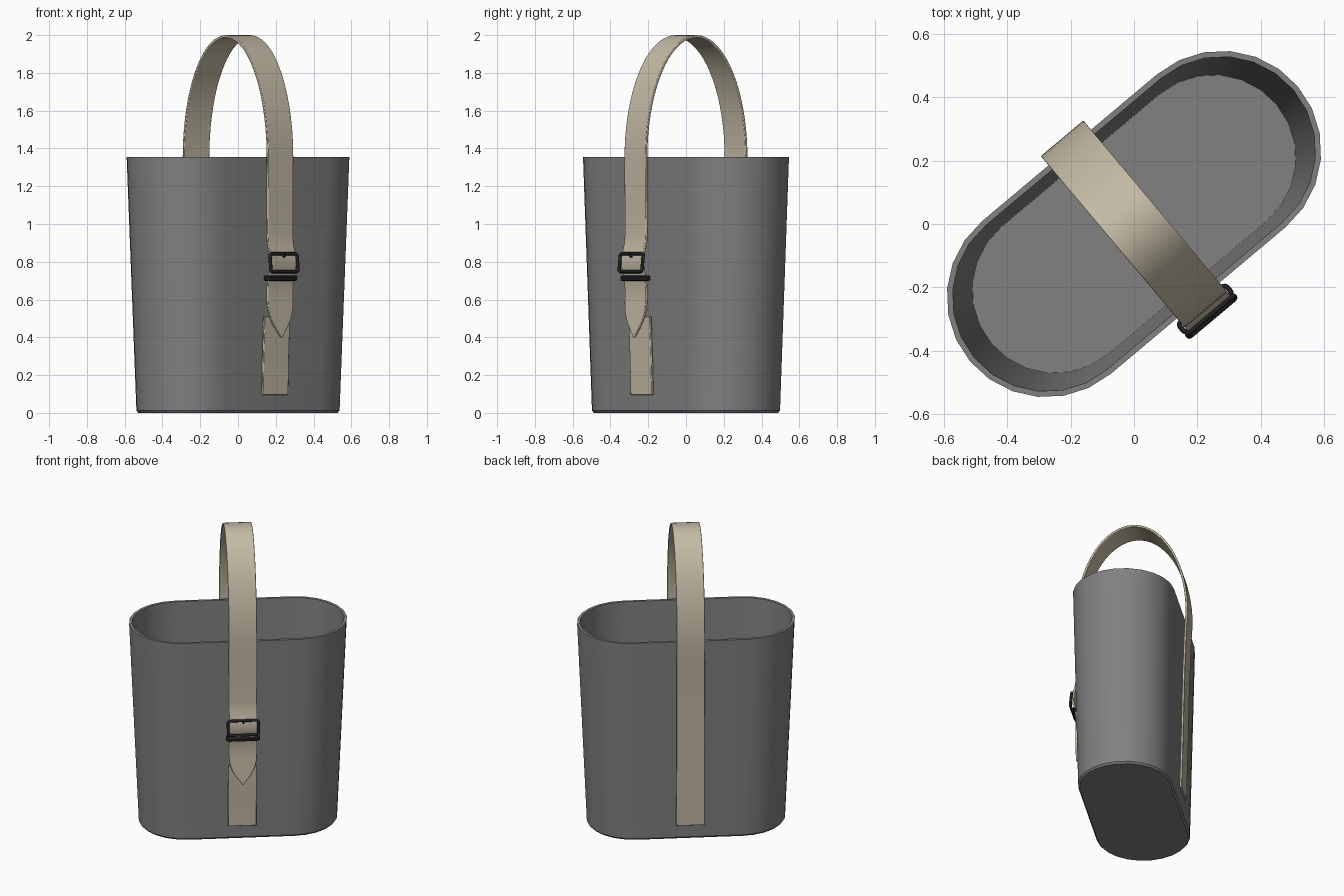
import bpy, bmesh, math
from math import sin, cos, pi, radians

cube = bpy.data.objects.get("Cube")
if cube:
    bpy.data.objects.remove(cube, do_unlink=True)

TURN = radians(40)   # the long axis of the bag is turned about z
HEIGHT = 1.355


def material(name, colour):
    m = bpy.data.materials.new(name)
    m.use_nodes = True
    rgba = (*colour, 1)
    m.diffuse_color = rgba
    m.node_tree.nodes["Principled BSDF"].inputs["Base Color"].default_value = rgba
    return m


GREY = material("grey_felt", (0.22, 0.22, 0.22))
CREAM = material("cream_leather", (0.56, 0.50, 0.38))
BLACK = material("black_metal", (0.015, 0.015, 0.017))


def finish(bm, name, mat, bevel=0):
    bmesh.ops.recalc_face_normals(bm, faces=bm.faces)
    mesh = bpy.data.meshes.new(name)
    bm.to_mesh(mesh)
    bm.free()
    mesh.materials.append(mat)
    ob = bpy.data.objects.new(name, mesh)
    bpy.context.collection.objects.link(ob)
    ob.rotation_euler.z = TURN
    bpy.ops.object.select_all(action='DESELECT')
    ob.select_set(True)
    bpy.context.view_layer.objects.active = ob
    bpy.ops.object.shade_smooth_by_angle(angle=radians(35))
    if bevel:
        b = ob.modifiers.new("soft_edge", 'BEVEL')
        b.width = bevel
        b.segments = 2
        b.limit_method = 'ANGLE'
    return ob


def loft(bm, rings):
    """Join closed rings of points and cap both ends."""
    rows = [[bm.verts.new(p) for p in ring] for ring in rings]
    for a, b in zip(rows, rows[1:]):
        n = len(a)
        for i in range(n):
            j = (i + 1) % n
            bm.faces.new((a[i], a[j], b[j], b[i]))
    bm.faces.new(rows[0])
    bm.faces.new(rows[-1])


def stadium(half, r, z, steps=12):
    pts = []
    for side, start in ((1, -pi / 2), (-1, pi / 2)):
        for i in range(steps + 1):
            a = start + pi * i / steps
            pts.append((side * half + r * cos(a), r * sin(a), z))
    return pts


# Bag body: outer wall, rim, inner wall and floor in one shell
bm = bmesh.new()
loft(bm, [stadium(0.325, 0.280, 0), stadium(0.325, 0.290, 0.012),
          stadium(0.36, 0.315, HEIGHT), stadium(0.36, 0.297, HEIGHT),
          stadium(0.325, 0.262, 0.025)])
finish(bm, "bag_body", GREY)


def ribbon(name, path, width, thick=0.014):
    """Flat strap along (outward, z) points; width is a function of the index."""
    bm = bmesh.new()
    rings = []
    for i, (s, z) in enumerate(path):
        s0, z0 = path[max(i - 1, 0)]
        s1, z1 = path[min(i + 1, len(path) - 1)]
        d = math.hypot(s1 - s0, z1 - z0)
        ns, nz = -(z1 - z0) / d * thick / 2, (s1 - s0) / d * thick / 2
        w = width(i)
        rings.append([(-w, -s - ns, z + nz), (w, -s - ns, z + nz),
                      (w, -s + ns, z - nz), (-w, -s + ns, z - nz)])
    loft(bm, rings)
    return finish(bm, name, CREAM, 0.003)


# Handle strap: up the back, over the arch, down through the buckle to a point
HALF = 0.0875
path = [(-0.308, 0.10), (-0.318, 0.5), (-0.326, 0.9), (-0.337, 1.2)]
path += [(-0.346 * cos(pi * i / 36), 1.35 + 0.643 * sin(pi * i / 36)) for i in range(37)]
path += [(0.344, 1.1), (0.343, 0.95), (0.347, 0.9), (0.358, 0.86), (0.367, 0.82),
         (0.369, 0.78), (0.360, 0.745), (0.350, 0.71), (0.344, 0.66), (0.344, 0.6)]
tip_start, tip_steps = len(path) - 1, 10
path += [(0.344 + 0.012 * i / tip_steps, 0.6 - 0.2 * i / tip_steps)
         for i in range(1, tip_steps + 1)]


def strap_width(i):
    t = max(0, i - tip_start) / tip_steps
    return HALF * max(0.06, 1 - t ** 2.2)


ribbon("handle_strap", path, strap_width)

# Short anchor strap below the buckle
ribbon("anchor_strap", [(0.303, 0.095), (0.309, 0.3), (0.318, 0.51)], lambda i: HALF)


def wire(name, points, radius, cyclic=True):
    cu = bpy.data.curves.new(name, 'CURVE')
    cu.dimensions = '3D'
    cu.bevel_depth = radius
    cu.bevel_resolution = 2
    cu.use_fill_caps = True
    sp = cu.splines.new('POLY')
    sp.points.add(len(points) - 1)
    for p, co in zip(sp.points, points):
        p.co = (*co, 1)
    sp.use_cyclic_u = cyclic
    cu.materials.append(BLACK)
    ob = bpy.data.objects.new(name, cu)
    bpy.context.collection.objects.link(ob)
    ob.rotation_euler.z = TURN
    return ob


def rounded(hw, hh, r, steps=4):
    """Rounded rectangle outline as (u, v) pairs."""
    pts = []
    for k, (sx, sy) in enumerate(((1, 1), (-1, 1), (-1, -1), (1, -1))):
        for i in range(steps + 1):
            a = pi / 2 * (k + i / steps)
            pts.append((sx * (hw - r) + r * cos(a), sy * (hh - r) + r * sin(a)))
    return pts


# Buckle frame, leaning slightly out at the bottom, with its prong tip
wire("buckle_frame", [(u, -0.379 + 0.1 * v, 0.795 + v)
                      for u, v in rounded(0.094, 0.047, 0.012)], 0.009)
wire("buckle_prong", [(0, -0.36, 0.825), (0, -0.385, 0.828), (0, -0.388, 0.845)],
     0.005, False)

# Keeper loop wrapped round the strap
for dz in (-0.006, 0.006):
    wire("keeper_loop", [(u, -0.35 + v, 0.713 + dz)
                         for u, v in rounded(0.097, 0.019, 0.012)], 0.008)
